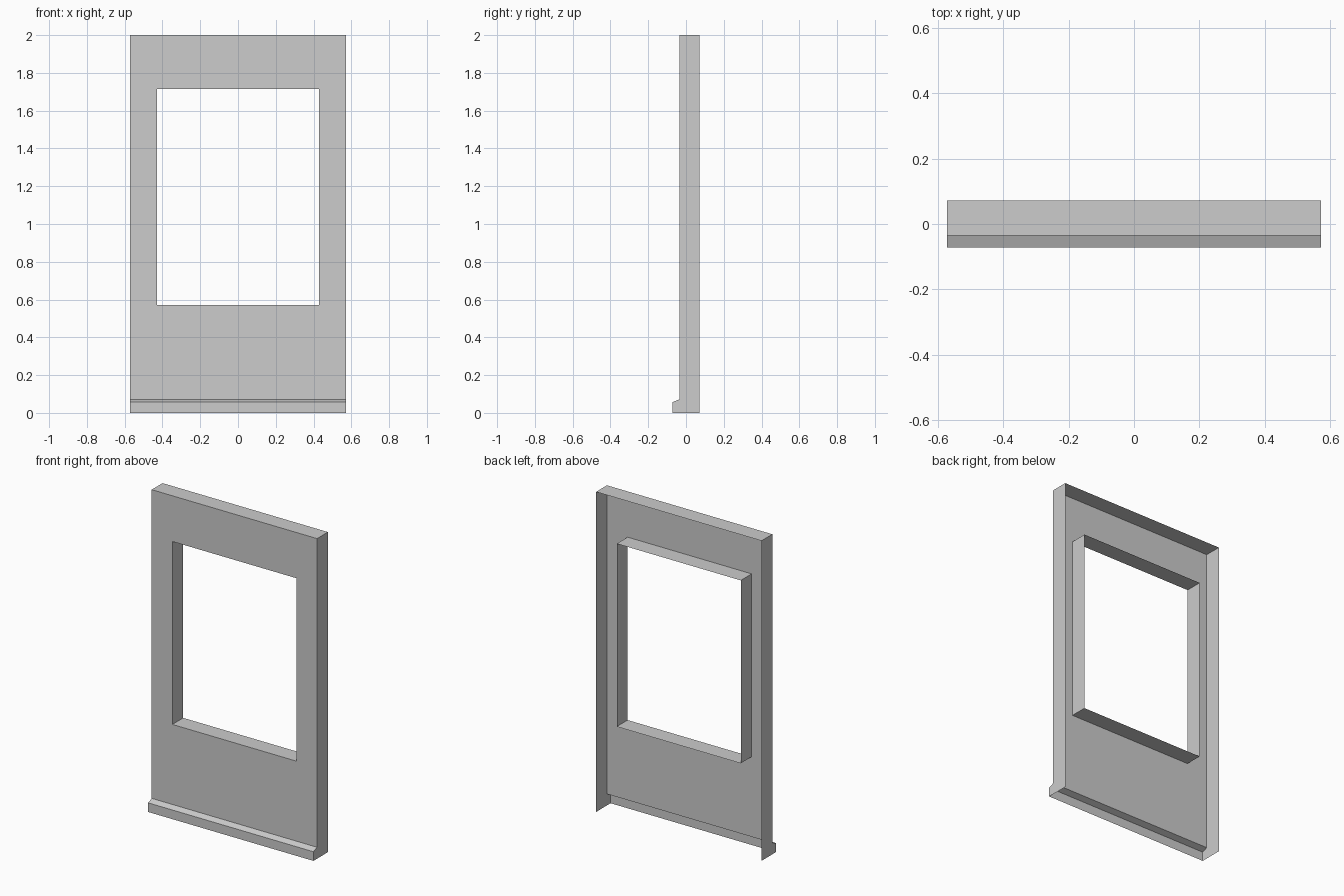
import bpy

cube = bpy.data.objects.get("Cube")
if cube:
    bpy.data.objects.remove(cube, do_unlink=True)

U = 2 / 3.5                      # wall module
HALF_W, HEIGHT = U, 2.0
BACK, FACE, SKIRT = U / 8, -U / 16, -U / 8
SKIRT_TOP, SKIRT_LIP = U / 8, U / 10
WIN_X, WIN_LOW, WIN_HIGH = 0.75 * U, U, 3 * U

plaster = bpy.data.materials.new("light_grey_plaster")
colour = (0.604, 0.604, 0.604, 1)
plaster.diffuse_color = colour
plaster.use_nodes = True
plaster.node_tree.nodes["Principled BSDF"].inputs["Base Color"].default_value = colour


def sheet(name, verts, faces):
    mesh = bpy.data.meshes.new(name)
    mesh.from_pydata(verts, [], faces)
    mesh.materials.append(plaster)
    obj = bpy.data.objects.new(name, mesh)
    bpy.context.collection.objects.link(obj)
    return obj


def rectangle(x, low, high, y):
    return [(-x, y, low), (x, y, low), (x, y, high), (-x, y, high)]


def band(flip=False):
    """Four quads joining two matching rectangles."""
    quads = [(i, (i + 1) % 4, (i + 1) % 4 + 4, i + 4) for i in range(4)]
    return [q[::-1] for q in quads] if flip else quads


# Front panel around the window opening
opening = rectangle(WIN_X, WIN_LOW, WIN_HIGH, FACE)
sheet("front_panel", rectangle(HALF_W, SKIRT_TOP, HEIGHT, FACE) + opening, band())

# Window reveal, facing into the opening
sheet("window_reveal", opening + rectangle(WIN_X, WIN_LOW, WIN_HIGH, BACK), band())

# Skirting strip with sloped lip, open underneath
skirt = [(SKIRT, 0), (SKIRT, SKIRT_LIP), (FACE, SKIRT_TOP)]
sheet("skirting",
      [(x, y, z) for y, z in skirt for x in (-HALF_W, HALF_W)],
      [(0, 1, 3, 2), (2, 3, 5, 4)])

# Top cap
sheet("top_cap",
      [(-HALF_W, FACE, HEIGHT), (HALF_W, FACE, HEIGHT),
       (HALF_W, BACK, HEIGHT), (-HALF_W, BACK, HEIGHT)],
      [(0, 1, 2, 3)])

# Side sheets following the wall profile
profile = [(BACK, 0), (BACK, HEIGHT), (FACE, HEIGHT)] + skirt[::-1]
for name, side in (("left_side", 1), ("right_side", -1)):
    loop = tuple(range(len(profile)))
    sheet(name, [(side * HALF_W, y, z) for y, z in profile],
          [loop if side > 0 else loop[::-1]])
